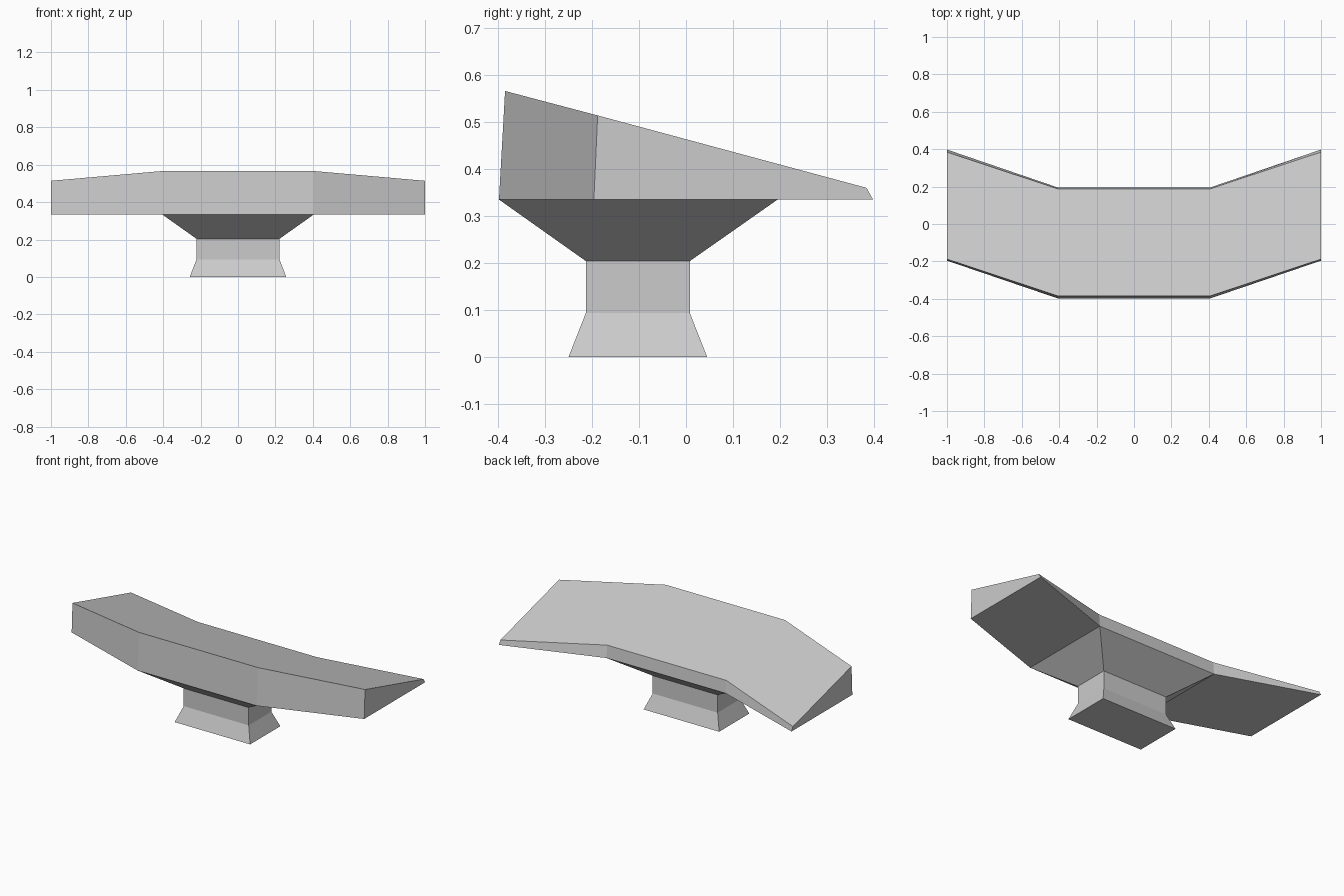
import bpy
import bmesh

if "Cube" in bpy.data.objects:
    bpy.data.objects.remove(bpy.data.objects["Cube"])

grey = bpy.data.materials.new("light grey")
grey.diffuse_color = (0.6, 0.6, 0.6, 1)
grey.use_nodes = True
grey.node_tree.nodes["Principled BSDF"].inputs["Base Color"].default_value = grey.diffuse_color


def loft(name, rings, cap_start=True, cap_end=True):
    """Skin a list of four-point rings into a flat-shaded solid."""
    bm = bmesh.new()
    loops = [[bm.verts.new(p) for p in ring] for ring in rings]
    for a, b in zip(loops, loops[1:]):
        for i in range(4):
            j = (i + 1) % 4
            bm.faces.new((a[i], a[j], b[j], b[i]))
    if cap_start:
        bm.faces.new(loops[0])
    if cap_end:
        bm.faces.new(loops[-1])
    bmesh.ops.recalc_face_normals(bm, faces=bm.faces)
    mesh = bpy.data.meshes.new(name)
    bm.to_mesh(mesh)
    bm.free()
    mesh.materials.append(grey)
    obj = bpy.data.objects.new(name, mesh)
    bpy.context.collection.objects.link(obj)
    return obj


# Curved desk: wedge cross-sections (y, z), the wings swept backwards
middle = [(-0.398, 0.335), (-0.385, 0.566), (0.188, 0.412), (0.195, 0.335)]
tip = [(-0.196, 0.335), (-0.188, 0.514), (0.384, 0.36), (0.398, 0.335)]
sections = [(-1, tip), (-0.407, middle), (0.407, middle), (1, tip)]
loft("console_desk", [[(x, y, z) for y, z in s] for x, s in sections])

# Pedestal: flared foot, straight neck and funnel under the desk
# (height, half width, front y, back y)
levels = [(0, 0.258, -0.25, 0.045), (0.094, 0.222, -0.213, 0.008),
          (0.204, 0.222, -0.213, 0.008), (0.335, 0.407, -0.398, 0.195)]
loft("pedestal", [[(-w, f, z), (w, f, z), (w, b, z), (-w, b, z)]
                  for z, w, f, b in levels], cap_end=False)
